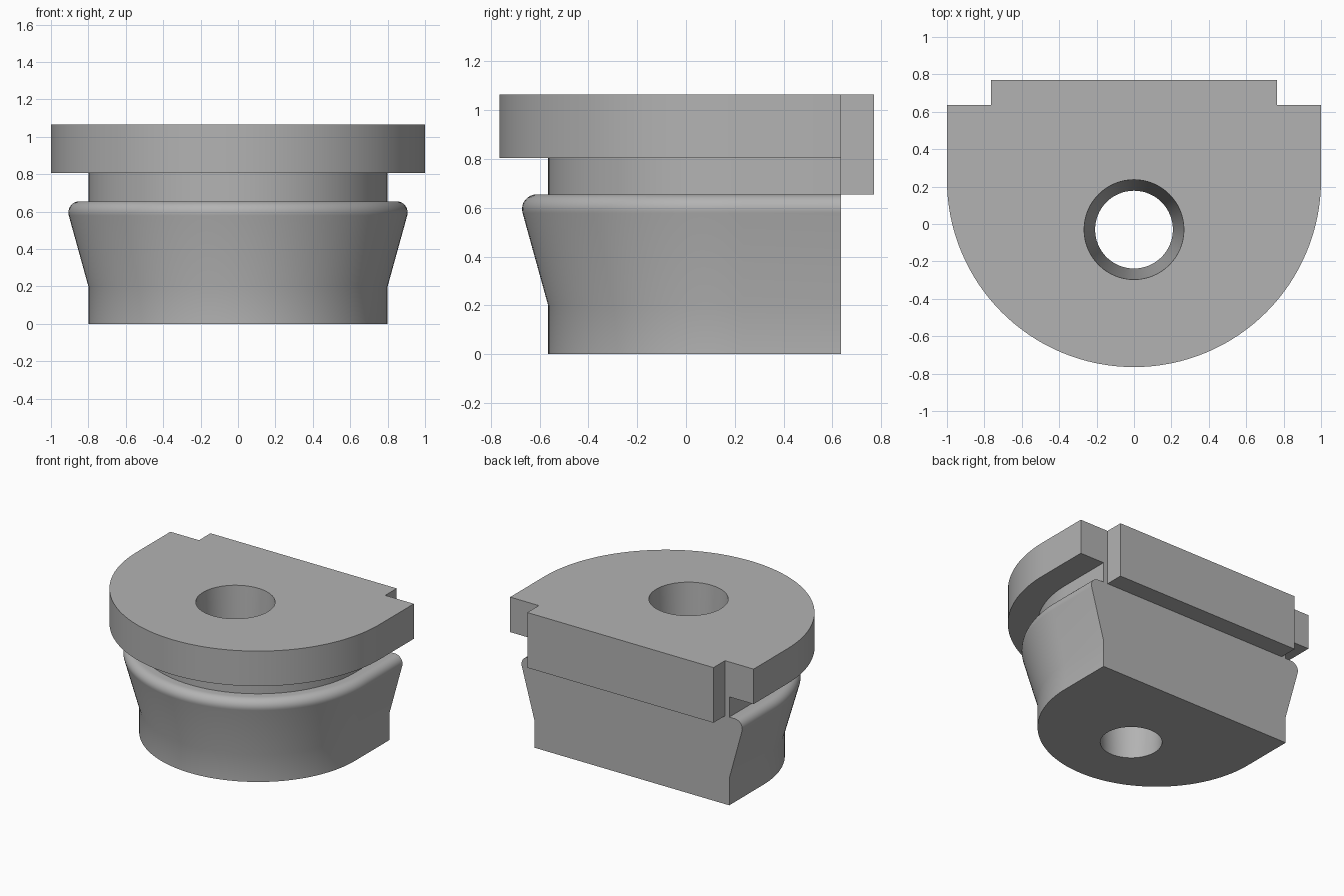
import bpy, bmesh, math

if "Cube" in bpy.data.objects:
    bpy.data.objects.remove(bpy.data.objects["Cube"])

BACK, CENTRE_Y, TOP = 0.635, 0.235, 1.065   # flat back, arc centre, height
HOLE_Y = -0.03

grey = bpy.data.materials.new("plain grey")
grey.diffuse_color = (0.45, 0.45, 0.45, 1)
grey.use_nodes = True
grey.node_tree.nodes["Principled BSDF"].inputs["Base Color"].default_value = grey.diffuse_color


def finish(name, bm):
    bmesh.ops.recalc_face_normals(bm, faces=bm.faces)
    mesh = bpy.data.meshes.new(name)
    bm.to_mesh(mesh)
    bm.free()
    obj = bpy.data.objects.new(name, mesh)
    bpy.context.collection.objects.link(obj)
    mesh.materials.append(grey)
    return obj


def d_outline(r, steps=64):
    """D shape: flat back, straight sides, semicircular front."""
    arc = [(r * math.cos(math.pi * i / steps), CENTRE_Y - r * math.sin(math.pi * i / steps))
           for i in range(steps + 1)]
    return [(r, BACK)] + arc + [(-r, BACK)]


# Side profile (half width, height): base, flare, rounded bead, neck, flange
profile = [(0.8, 0), (0.8, 0.2)]
for i in range(9):
    a = math.radians(-15 + 105 * i / 8)
    profile.append((0.847 + 0.06 * math.cos(a), 0.595 + 0.06 * math.sin(a)))
profile += [(0.8, 0.655), (0.8, 0.805), (1, 0.805), (1, TOP)]

# Body lofted along the profile
bm = bmesh.new()
rings = [[bm.verts.new((x, y, z)) for x, y in d_outline(r)] for r, z in profile]
for low, high in zip(rings, rings[1:]):
    for i in range(len(low) - 1):
        bm.faces.new((low[i], low[i + 1], high[i + 1], high[i]))
bm.faces.new(rings[0])
bm.faces.new(rings[-1])
bm.faces.new([r[0] for r in rings] + [r[-1] for r in reversed(rings)])
body = finish("plug_body", bm)

# Back tab, joined to the body
bm = bmesh.new()
bmesh.ops.create_cube(bm, size=1)
for v in bm.verts:
    v.co = (v.co.x * 1.53, 0.77 if v.co.y > 0 else 0.5, TOP if v.co.z > 0 else 0.655)
tab = finish("back_tab_helper", bm)

# Tapered through hole, wide end at the top
bm = bmesh.new()
slope = (0.267 - 0.208) / TOP
bmesh.ops.create_cone(bm, cap_ends=True, segments=64,
                      radius1=0.208 - 0.1 * slope, radius2=0.267 + 0.1 * slope, depth=TOP + 0.2)
bmesh.ops.translate(bm, verts=bm.verts, vec=(0, HOLE_Y, TOP / 2))
hole = finish("hole_cutter", bm)

bpy.context.view_layer.objects.active = body
body.select_set(True)
for helper, operation in ((tab, 'UNION'), (hole, 'DIFFERENCE')):
    mod = body.modifiers.new(helper.name, 'BOOLEAN')
    mod.object, mod.operation, mod.solver = helper, operation, 'EXACT'
    bpy.ops.object.modifier_apply(modifier=mod.name)
    bpy.data.objects.remove(helper, do_unlink=True)

bpy.ops.object.shade_smooth_by_angle(angle=math.radians(30))
